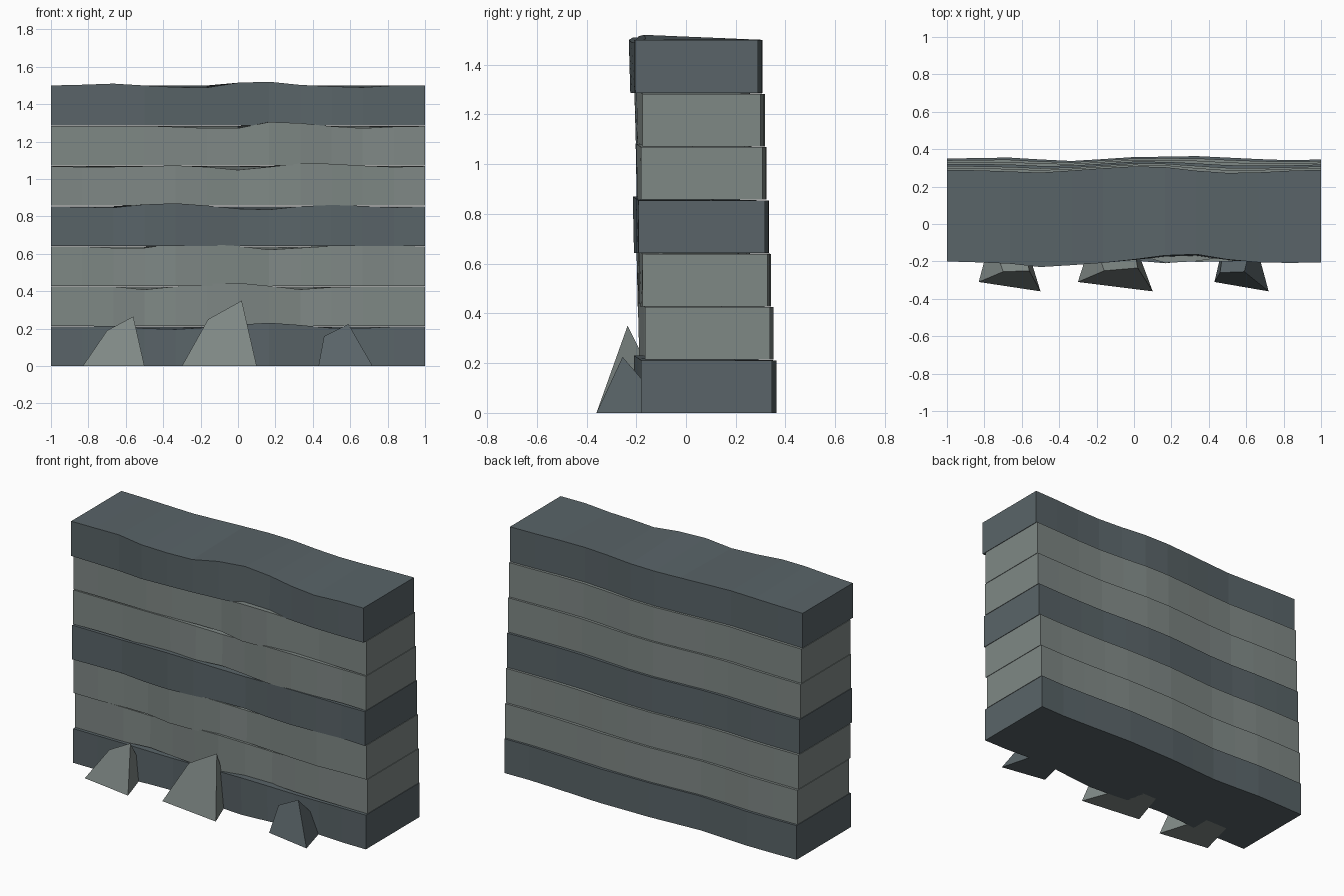
import bpy

if "Cube" in bpy.data.objects:
    bpy.data.objects.remove(bpy.data.objects["Cube"])

STEP = 1.5 / 7          # height of one course
COLS = 13               # profile points along the wall


def material(name, rgb):
    m = bpy.data.materials.new(name)
    m.diffuse_color = (*rgb, 1)
    m.use_nodes = True
    m.node_tree.nodes["Principled BSDF"].inputs["Base Color"].default_value = m.diffuse_color
    return m


dark = material("dark slate", (0.100, 0.127, 0.138))
light = material("light stone", (0.212, 0.246, 0.235))


def mesh_object(name, verts, faces, mat):
    me = bpy.data.meshes.new(name)
    me.from_pydata(verts, [], faces)
    me.materials.append(mat)
    ob = bpy.data.objects.new(name, me)
    bpy.context.collection.objects.link(ob)
    return ob


# Ripple of each course's upper front edge, in thousandths
ripples = [
    (0, 0, 4, -10, -15, -5, 10, 20, 8, -8, -9, 0, 0),
    (0, 0, 0, -17, 0, 14, 19, 3, -16, -4, 0, 0, 0),
    (0, 0, -8, -8, 16, 12, 2, -18, -8, 2, 9, 2, 0),
    (0, -4, -7, 10, 16, 4, -13, -18, 0, 7, 2, -6, 0),
    (0, -4, -3, 0, 4, -4, -20, -4, 15, 13, 3, -4, 0),
    (0, 0, 1, 2, -4, -11, -11, 22, 16, -1, -11, -3, 0),
    (0, 4, 10, 0, -9, -11, 15, 20, 3, -5, -10, 0, 0),
]
front_base = [-0.18, -0.165, -0.175, -0.19, -0.18, -0.175, -0.2]
back_base = [0.345, 0.337, 0.328, 0.318, 0.308, 0.3, 0.29]
# Bulges of the cap's front, and of the back at the bottom and top, in thousandths
cap_front = (0, -5, -12, -30, -20, -8, 10, 32, 38, 10, -5, -8, -5)
back_low = (4, 8, 10, 0, -8, 2, 13, 15, 18, 10, 2, -4, 0)
back_high = (0, -3, -9, -15, -4, 8, 18, 14, -5, -17, -14, -5, 0)

# Stone courses
for i, ripple in enumerate(ripples):
    z0, z1, t = i * STEP, (i + 1) * STEP - (0.003 if i < 6 else 0), i / 6
    verts, faces = [], []
    for c in range(COLS):
        x = -1 + 2 * c / (COLS - 1)
        dz = ripple[c] / 1000
        push = cap_front[c] / 1000 if i == 6 else -1.5 * dz
        yf = front_base[i] + push
        yb = back_base[i] + (back_low[c] * (1 - t) + back_high[c] * t) / 1000
        verts += [(x, front_base[i] + 0.8 * push, z0), (x, yb, z0),
                  (x, yb, z1), (x, yf, z1 + dz)]
    for c in range(COLS - 1):
        a, b = 4 * c, 4 * c + 4
        for k in range(4):
            n = (k + 1) % 4
            faces.append((a + k, a + n, b + n, b + k))
    e = 4 * (COLS - 1)
    faces += [(3, 2, 1, 0), (e, e + 1, e + 2, e + 3)]
    mesh_object(f"stone_course_{i + 1}", verts, faces, dark if i % 3 == 0 else light)


# Leaning boulders at the foot: base ends, shoulder and peak as (x, y, z)
def boulder(name, xl, xr, shoulder, peak, mat):
    w = xr - xl
    verts = [(xl, -0.31, 0), (xr, -0.36, 0), (xr - 0.28 * w, -0.06, 0),
             (xl + 0.2 * w, -0.06, 0), shoulder, peak]
    faces = [(3, 2, 1, 0), (0, 1, 5, 4), (1, 2, 5), (2, 3, 4, 5), (3, 0, 4)]
    mesh_object(name, verts, faces, mat)


boulder("left_boulder", -0.83, -0.5, (-0.7, -0.255, 0.19), (-0.56, -0.25, 0.265), light)
boulder("middle_boulder", -0.3, 0.1, (-0.16, -0.25, 0.25), (0.02, -0.235, 0.35), light)
boulder("right_boulder", 0.43, 0.72, (0.46, -0.26, 0.16), (0.59, -0.255, 0.225), dark)
